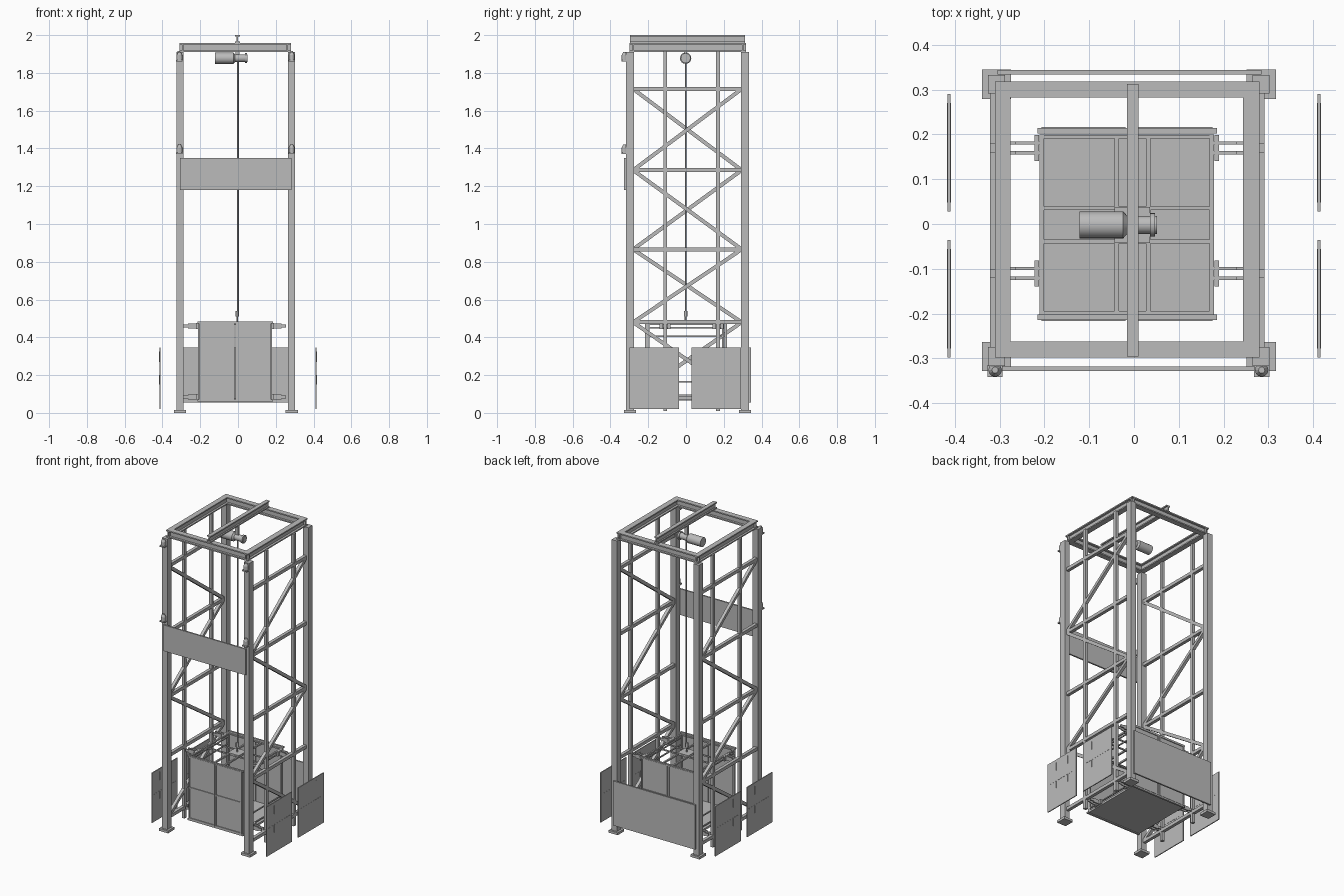
import bpy, bmesh
from mathutils import Vector, Matrix

if "Cube" in bpy.data.objects:
    bpy.data.objects.remove(bpy.data.objects["Cube"])

grey = bpy.data.materials.new("steel_grey")
grey.use_nodes = True
colour = (0.5, 0.5, 0.5, 1)
grey.diffuse_color = colour
grey.node_tree.nodes["Principled BSDF"].inputs["Base Color"].default_value = colour


def finish(name, bm, smooth=False):
    mesh = bpy.data.meshes.new(name)
    bm.to_mesh(mesh)
    bm.free()
    mesh.materials.append(grey)
    ob = bpy.data.objects.new(name, mesh)
    bpy.context.scene.collection.objects.link(ob)
    if smooth:
        bpy.ops.object.select_all(action='DESELECT')
        ob.select_set(True)
        bpy.context.view_layer.objects.active = ob
        bpy.ops.object.shade_smooth_by_angle()
    return ob


def add_box(bm, x, y, z):
    """Box from (low, high) pairs on each axis."""
    size = [b - a for a, b in (x, y, z)]
    mid = Vector([(a + b) / 2 for a, b in (x, y, z)])
    bmesh.ops.create_cube(bm, size=1, matrix=Matrix.Translation(mid) @ Matrix.Diagonal((*size, 1)))


def box(name, x, y, z):
    bm = bmesh.new()
    add_box(bm, x, y, z)
    return finish(name, bm)


def around(c, w):
    return (c - w / 2, c + w / 2)


def strut(bm, a, b, w):
    """Square bar between two points."""
    a, b = Vector(a), Vector(b)
    d = b - a
    turn = d.to_track_quat('Z', 'X').to_matrix().to_4x4()
    bmesh.ops.create_cube(bm, size=1, matrix=Matrix.Translation((a + b) / 2) @ turn
                          @ Matrix.Diagonal((w, w, d.length, 1)))


def rod(bm, a, b, r1, r2=None, sides=24):
    """Round bar or cone between two points."""
    a, b = Vector(a), Vector(b)
    d = b - a
    turn = d.to_track_quat('Z', 'Y').to_matrix().to_4x4()
    bmesh.ops.create_cone(bm, cap_ends=True, segments=sides, radius1=r1,
                          radius2=r1 if r2 is None else r2, depth=d.length,
                          matrix=Matrix.Translation((a + b) / 2) @ turn)


def i_beam(name, axis, x, y, z, t=0.008):
    """I-section lying along x or y."""
    bm = bmesh.new()
    add_box(bm, x, y, (z[0], z[0] + t))
    add_box(bm, x, y, (z[1] - t, z[1]))
    web = (z[0] + t, z[1] - t)
    if axis == 'x':
        add_box(bm, x, around(sum(y) / 2, t), web)
    else:
        add_box(bm, around(sum(x) / 2, t), y, web)
    return finish(name, bm)


# Corner posts and base plates
post_x = {"right": -0.307, "left": 0.284}
post_y = {"front": -0.296, "back": 0.312}
for side, px in post_x.items():
    for end, py in post_y.items():
        box(f"{end}_{side}_post", around(px, 0.038), around(py, 0.042), (0.01, 1.91))
        box(f"{end}_{side}_base_plate", around(px, 0.065), around(py, 0.065), (0, 0.016))

# Top frame and hoist beam
top = (1.91, 1.957)
i_beam("right_top_beam", 'y', (-0.31, -0.276), (-0.298, 0.318), top)
i_beam("left_top_beam", 'y', (0.243, 0.28), (-0.298, 0.318), top)
i_beam("front_top_beam", 'x', (-0.31, 0.28), (-0.298, -0.262), top)
i_beam("back_top_beam", 'x', (-0.31, 0.28), (0.282, 0.318), top)
i_beam("hoist_beam", 'y', (-0.016, 0.01), (-0.296, 0.312), (1.957, 2.0))

# Side lattices: rails, uprights and zigzag braces, alternating between sides
levels = [1.715, 1.285, 0.866, 0.48, 0.08]
guides = (-0.11, 0.17)
for side, lx in (("right", -0.311), ("left", 0.281)):
    bm = bmesh.new()
    for z in levels:
        strut(bm, (lx, -0.29, z), (lx, 0.3, z), 0.021)
    ends = [-0.28, 0.295] if side == "right" else [0.295, -0.28]
    for i, (za, zb) in enumerate(zip(levels, levels[1:])):
        strut(bm, (lx, ends[i % 2], za), (lx, ends[(i + 1) % 2], zb), 0.02)
    finish(f"{side}_lattice", bm)
    for y, place in zip(guides, ("front", "back")):
        box(f"{place}_{side}_guide_rail", around(lx, 0.02), around(y, 0.02), (0.01, 1.915))

# Cross panels on the tower
box("front_panel", (-0.308, 0.284), (-0.328, -0.318), (1.18, 1.35))
box("back_panel", (-0.305, 0.285), (0.334, 0.344), (0.055, 0.345))

# Free standing side plates with raised seams
for side, cx in (("right", -0.413), ("left", 0.413)):
    for place, y0, y1 in (("front", -0.298, -0.036), ("back", 0.028, 0.29)):
        bm = bmesh.new()
        add_box(bm, around(cx, 0.006), (y0, y1), (0.02, 0.345))
        seam = around(cx, 0.008)
        add_box(bm, seam, (y0 + 0.02, y1 - 0.02), around(0.2, 0.003))
        for k in (0.3, 0.7):
            cy = y0 + k * (y1 - y0)
            add_box(bm, seam, around(cy, 0.003), (0.15, 0.2))
            add_box(bm, seam, around(cy, 0.003), (0.27, 0.325))
        finish(f"{place}_{side}_side_plate", bm)

# Lamps on the front posts
for side, px in (("right", -0.31), ("left", 0.285)):
    for place, z in (("upper", 1.86), ("lower", 1.37)):
        bm = bmesh.new()
        add_box(bm, around(px, 0.034), (-0.342, -0.315), (z, z + 0.008))
        rod(bm, (px, -0.326, z + 0.008), (px, -0.326, z + 0.034), 0.015, sides=12)
        rod(bm, (px, -0.326, z + 0.034), (px, -0.326, z + 0.05), 0.015, 0.007, sides=12)
        finish(f"{place}_{side}_lamp", bm)

# Hoist motor, drum, cable and hook
mz = 1.878
bm = bmesh.new()
for a, b, r1, r2 in ((-0.122, -0.024, 0.03, 0.03), (-0.024, -0.015, 0.03, 0.02),
                     (-0.015, 0.036, 0.02, 0.02), (0.036, 0.047, 0.026, 0.026),
                     (0.047, 0.051, 0.02, 0.02)):
    rod(bm, (a, -0.002, mz), (b, -0.002, mz), r1, r2)
finish("hoist_motor", bm, True)
box("motor_hanger", (-0.014, 0.008), around(-0.002, 0.014), (mz, 1.96))
bm = bmesh.new()
rod(bm, (0, -0.002, 0.53), (0, -0.002, mz), 0.004, sides=12)
finish("cable", bm, True)
bm = bmesh.new()
rod(bm, (-0.004, -0.002, 0.51), (-0.004, -0.002, 0.54), 0.009, sides=12)
rod(bm, (-0.004, -0.002, 0.475), (-0.004, -0.002, 0.51), 0.005, sides=12)
finish("cable_hook", bm, True)

# Cab floor and open frame
cab_x, cab_y = (-0.211, 0.179), (-0.203, 0.2)
box("cab_floor", cab_x, cab_y, (0.065, 0.078))
bm = bmesh.new()
w = 0.01
xs = (cab_x[0] + w / 2, cab_x[1] - w / 2)
ys = (cab_y[0] + w / 2, cab_y[1] - w / 2)
for x in xs:
    for y in ys:
        strut(bm, (x, y, 0.07), (x, y, 0.475), w)
    for z in (0.095, 0.165, 0.405, 0.45):
        strut(bm, (x, *ys[:1], z), (x, *ys[1:], z), 0.007)
for x in (*xs, -0.038, 0.032):
    strut(bm, (x, ys[0], 0.47), (x, ys[1], 0.47), w)
for y in (*ys, -0.039, 0.035):
    strut(bm, (xs[0], y, 0.47), (xs[1], y, 0.47), 0.008)
finish("cab_frame", bm)
box("hook_plate", around(-0.004, 0.08), around(-0.002, 0.08), (0.474, 0.48))

# Double doors, front and back, each leaf with a raised border and mid rail
for place, y, out in (("front", -0.208, -1), ("back", 0.208, 1)):
    for leaf, x0, x1 in (("right", -0.207, -0.019), ("left", -0.014, 0.175)):
        bm = bmesh.new()
        z0, z1, b = 0.07, 0.478, 0.008
        add_box(bm, (x0, x1), around(y, 0.006), (z0, z1))
        trim = around(y + out * 0.004, 0.008)
        for z in (z0 + b / 2, (z0 + z1) / 2, z1 - b / 2):
            add_box(bm, (x0, x1), trim, around(z, b))
        for x in (x0 + b / 2, x1 - b / 2):
            add_box(bm, around(x, b), trim, (z0, z1))
        finish(f"{place}_{leaf}_door", bm)
    box(f"{place}_door_head", (-0.215, 0.185), around(y, 0.012), (0.474, 0.484))
    box(f"{place}_door_sill", (-0.215, 0.185), around(y, 0.012), (0.06, 0.07))

# Guide shoes: twin tapered arms reaching from the cab to the rails
for side, s, root, tip in (("right", -1, -0.211, -0.29), ("left", 1, 0.179, 0.255)):
    for place, y in zip(("front", "back"), guides):
        for level, z in (("lower", 0.085), ("upper", 0.46)):
            bm = bmesh.new()
            add_box(bm, around(root + s * 0.006, 0.01), around(y, 0.058), around(z, 0.03))
            for dy in (-0.011, 0.011):
                bend = tip - s * 0.025
                add_box(bm, sorted((root, bend)), around(y + dy, 0.007), around(z, 0.026))
                add_box(bm, sorted((bend, tip)), around(y + dy, 0.007), around(z, 0.016))
            finish(f"{place}_{side}_{level}_guide_shoe", bm)
